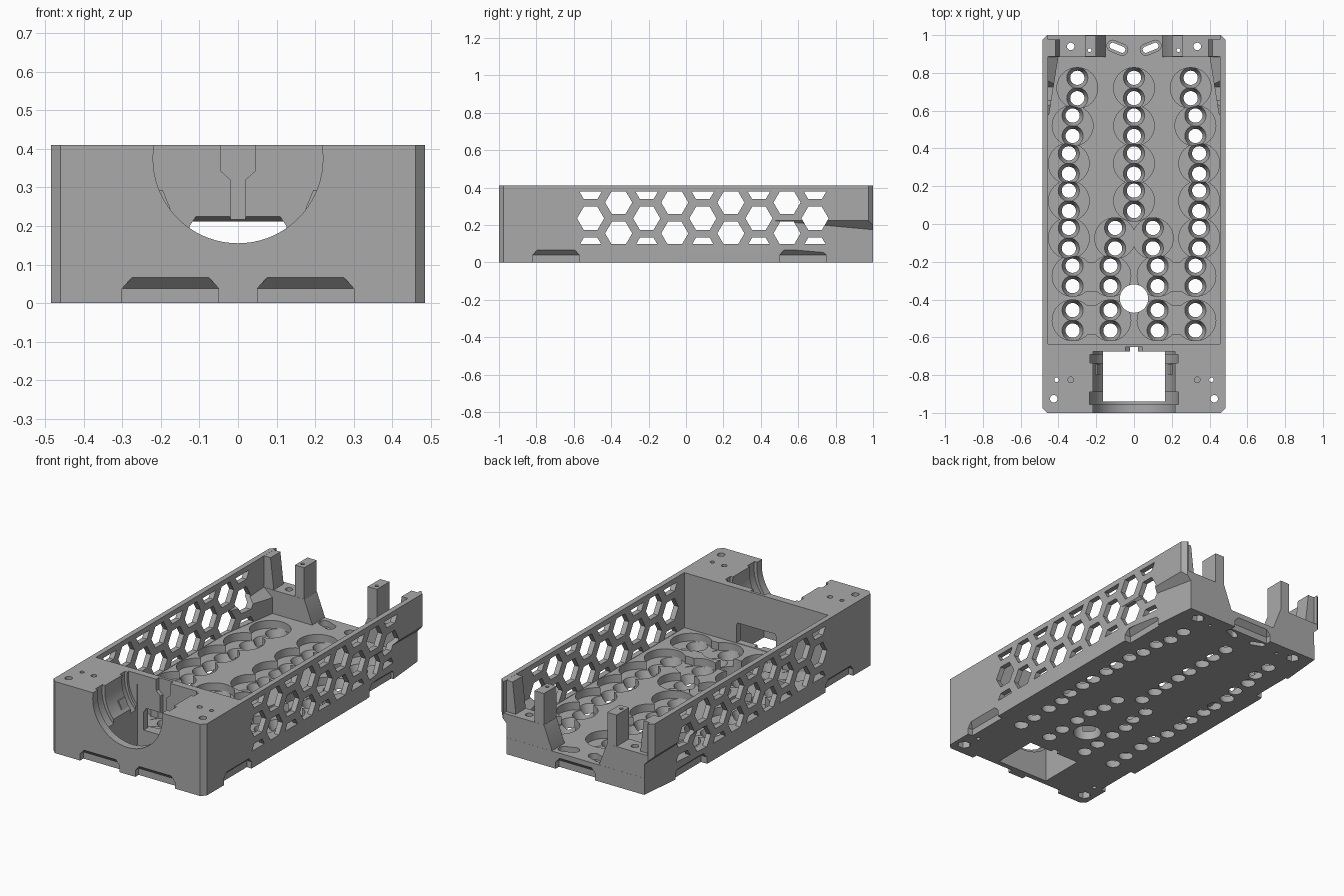
import bpy, bmesh, math
from mathutils import Matrix, Vector

if "Cube" in bpy.data.objects:
    bpy.data.objects.remove(bpy.data.objects["Cube"])

grey = bpy.data.materials.new("plain_grey")
grey.diffuse_color = (0.40, 0.40, 0.40, 1)
grey.use_nodes = True
grey.node_tree.nodes["Principled BSDF"].inputs["Base Color"].default_value = grey.diffuse_color


def hull(name, pts):
    """Convex solid around a few corner points."""
    bm = bmesh.new()
    for p in pts:
        bm.verts.new(p)
    bmesh.ops.convex_hull(bm, input=bm.verts[:])
    bmesh.ops.dissolve_limit(bm, angle_limit=0.001, verts=bm.verts[:], edges=bm.edges[:])
    bmesh.ops.recalc_face_normals(bm, faces=bm.faces[:])
    me = bpy.data.meshes.new(name)
    bm.to_mesh(me)
    bm.free()
    ob = bpy.data.objects.new(name, me)
    bpy.context.collection.objects.link(ob)
    return ob


def box(name, x0, x1, y0, y1, z0, z1):
    return hull(name, [(x, y, z) for x in (x0, x1) for y in (y0, y1) for z in (z0, z1)])


def ring(r, n, turn=0.0):
    return [(r * math.cos(turn + math.tau * i / n), r * math.sin(turn + math.tau * i / n)) for i in range(n)]


def cone(name, x, y, z0, z1, r0, r1, n=32, turn=0.0):
    return hull(name, [(x + a, y + b, z0) for a, b in ring(r0, n, turn)] +
                [(x + a, y + b, z1) for a, b in ring(r1, n, turn)])


def barrel(name, r, y0, y1):
    """Round channel running front to back."""
    return hull(name, [(a, y, 0.375 + b) for a, b in ring(r, 72) for y in (y0, y1)])


# Outer block with chamfered upright corners
X, C = 0.485, 0.025
case = hull("case", [(sx * x, sy * y, z) for sx in (-1, 1) for sy in (-1, 1)
                     for x, y in ((X, 1 - C), (X - C, 1)) for z in (0, 0.41)])
helpers = []


def apply(ob, op):
    m = case.modifiers.new("step", 'BOOLEAN')
    m.operation, m.object, m.solver = op, ob, 'EXACT'
    ob.hide_render = True
    helpers.append(ob)


def cut(ob):
    apply(ob, 'DIFFERENCE')


def add(ob):
    apply(ob, 'UNION')


FLOOR = 0.095
# Main tray, open at the back
cut(box("tray_space", -0.455, 0.455, -0.635, 1.1, FLOOR, 0.6))

for s in (-1, 1):
    # Tapered lower wall inside, then the rear mounts and posts
    add(hull("wall_taper", [(s * x, y, z) for x, y, z in (
        (0.47, 0.45, 0.05), (0.47, 0.45, 0.225), (0.40, 0.89, 0.05), (0.40, 0.89, 0.185),
        (0.47, 0.89, 0.05), (0.47, 0.89, 0.245))]))
    add(hull("mount_shelf", [(s * x, y, z) for y in (0.885, 0.9995) for x, z in (
        (0.15, 0.05), (0.15, 0.10), (0.165, 0.12), (0.20, 0.23), (0.46, 0.23), (0.46, 0.05))]))
    add(box("post", *sorted((s * 0.201, s * 0.26)), 0.886, 0.999, 0.06, 0.4095))
    add(hull("wall_end", [(s * x, y, z) for y in (0.887, 0.976) for x, z in (
        (0.395, 0.20), (0.395, 0.235), (0.415, 0.26), (0.415, 0.4095), (0.47, 0.4095), (0.47, 0.20))]))
    # Outside taper below the overhang
    cut(hull("outer_taper", [(s * x, y, z) for x, y, z in (
        (0.487, 0.45, -0.1), (0.487, 0.45, 0.225), (0.432, 1.05, -0.1), (0.432, 1.05, 0.17),
        (0.487, 1.05, 0.225), (0.6, 0.45, -0.1), (0.6, 1.05, -0.1), (0.6, 0.45, 0.225), (0.6, 1.05, 0.225))]))

# Round channel through the front block with two wider grooves
cut(barrel("channel", 0.22, -1.1, -0.676))
cut(barrel("front_groove", 0.238, -0.955, -0.89))
cut(barrel("rear_groove", 0.236, -0.735, -0.69))
cut(box("channel_top", -0.218, 0.218, -1.1, -0.677, 0.39, 0.7))
cut(box("front_well", -0.165, 0.165, -0.94, -0.675, -0.1, 0.35))
# Keyhole groove and passage in the inner wall
cut(box("key_stem", -0.02, 0.02, -0.69, -0.65, -0.1, 0.34))
cut(hull("key_head", [(x, y, z) for y in (-0.69, -0.651) for x, z in (
    (-0.02, 0.32), (0.02, 0.32), (-0.045, 0.343), (0.045, 0.343), (-0.045, 0.6), (0.045, 0.6))]))
cut(hull("passage", [(sx * x, y, z) for sx in (-1, 1) for x, y, z in (
    (0.125, -0.69, 0.097), (0.125, -0.69, 0.2), (0.105, -0.69, 0.23),
    (0.125, -0.6, 0.097), (0.125, -0.6, 0.2))]))
# Small clips in the channel
for s in (-1, 1):
    add(hull("clip", [(s * x, y, z) for y in (-0.80, -0.74) for x, z in (
        (0.175, 0.245), (0.195, 0.293), (0.24, 0.29), (0.22, 0.235))]))

# Honeycomb windows through both side walls
def window(y, z):
    lo, hi = max(0.097, z - 0.0625), min(0.38, z + 0.0625)
    levels = sorted({lo, hi, min(max(z, lo), hi)})
    half = lambda v: 0.0725 - 0.0365 * abs(v - z) / 0.0625
    cut(hull("hex_window", [(x, y + s * half(v), v) for x in (-0.6, 0.6) for s in (-1, 1) for v in levels]))

for k in range(5):
    for z in (0.40, 0.235, 0.07):
        window(-0.51 + 0.3 * k, z)
    if k < 4:
        for z in (0.32, 0.155):
            window(-0.36 + 0.3 * k, z)

# Round pockets in the floor, each with a pair of tapered holes
pairs = [(0, y) for y in (0.72, 0.52, 0.32, 0.1225)]
for s in (-1, 1):
    pairs += [(s * x, y) for x, y in (
        (0.30, 0.72), (0.325, 0.52), (0.345, 0.32), (0.345, 0.1225), (0.345, -0.075), (0.325, -0.275),
        (0.325, -0.51), (0.10, -0.075), (0.125, -0.275), (0.125, -0.51))]
for x, y in pairs:
    cut(cone("pocket", x, y, 0.05, 0.15, 0.108, 0.108, 40))
for x, y in pairs:
    for d in (-0.054, 0.054):
        cut(cone("tapered_hole", x, y + d, -0.01, 0.055, 0.034, 0.058, 24))
for s in (-1, 1):
    for y in (-0.28, -0.51):
        cut(box("pocket_bridge", *sorted((s * 0.13, s * 0.32)), y - 0.075, y + 0.075, 0.052, 0.15))
cut(cone("centre_hole", 0, -0.395, -0.1, 0.2, 0.075, 0.075, 40))

# Screw holes, nut recesses and slanted slots
for s in (-1, 1):
    for x, y, r in ((0.425, -0.925, 0.02), (0.41, -0.825, 0.012), (0.335, 0.94, 0.02), (0.235, 0.92, 0.01)):
        cut(cone("screw_hole", s * x, y, -0.1, 0.6, r, r, 20))
    for x, y in ((0.425, -0.925), (0.335, 0.94)):
        cut(cone("nut_recess", s * x, y, -0.1, 0.04, 0.036, 0.036, 6))
    cut(cone("blind_hole", s * 0.335, -0.825, 0.33, 0.6, 0.015, 0.015, 20))
    for r, z0 in ((0.030, 0.06), (0.017, -0.1)):
        cut(hull("slot", [(s * (0.088 + d) + a, 0.933 + d * 0.4 + b, z)
                          for d in (-0.025, 0.025) for a, b in ring(r, 24) for z in (z0, 0.2)]))

# Bevelled grip notches along the bottom edge
def notch(origin, along, inward, half, depth=0.03):
    o, a, n = Vector(origin), Vector(along), Vector(inward)
    cut(hull("grip_notch", [o + a * (s * w) + n * d + Vector((0, 0, z)) for s in (-1, 1) for w, d, z in (
        (half, -0.08, -0.1), (half, depth, -0.1), (half, depth, 0.038), (half, -0.08, 0.038),
        (half - 0.025, 0, 0.066), (half - 0.025, -0.08, 0.066))]))

for s in (-1, 1):
    notch((s * 0.175, -1, 0), (1, 0, 0), (0, 1, 0), 0.125)
    notch((s * 0.485, -0.695, 0), (0, 1, 0), (-s, 0, 0), 0.125)
    notch((s * 0.475, 0.625, 0), (0, 1, 0), (-s, 0, 0), 0.125)
notch((0, 1, 0), (1, 0, 0), (0, -1, 0), 0.125)

# Bake the steps into one clean mesh
dg = bpy.context.evaluated_depsgraph_get()
dg.update()
mesh = bpy.data.meshes.new_from_object(case.evaluated_get(dg))
case.modifiers.clear()
case.data = mesh
for ob in helpers:
    bpy.data.objects.remove(ob)
mesh.materials.clear()
mesh.materials.append(grey)
bpy.context.view_layer.objects.active = case
case.select_set(True)
bpy.ops.object.shade_smooth_by_angle(angle=math.radians(30))
